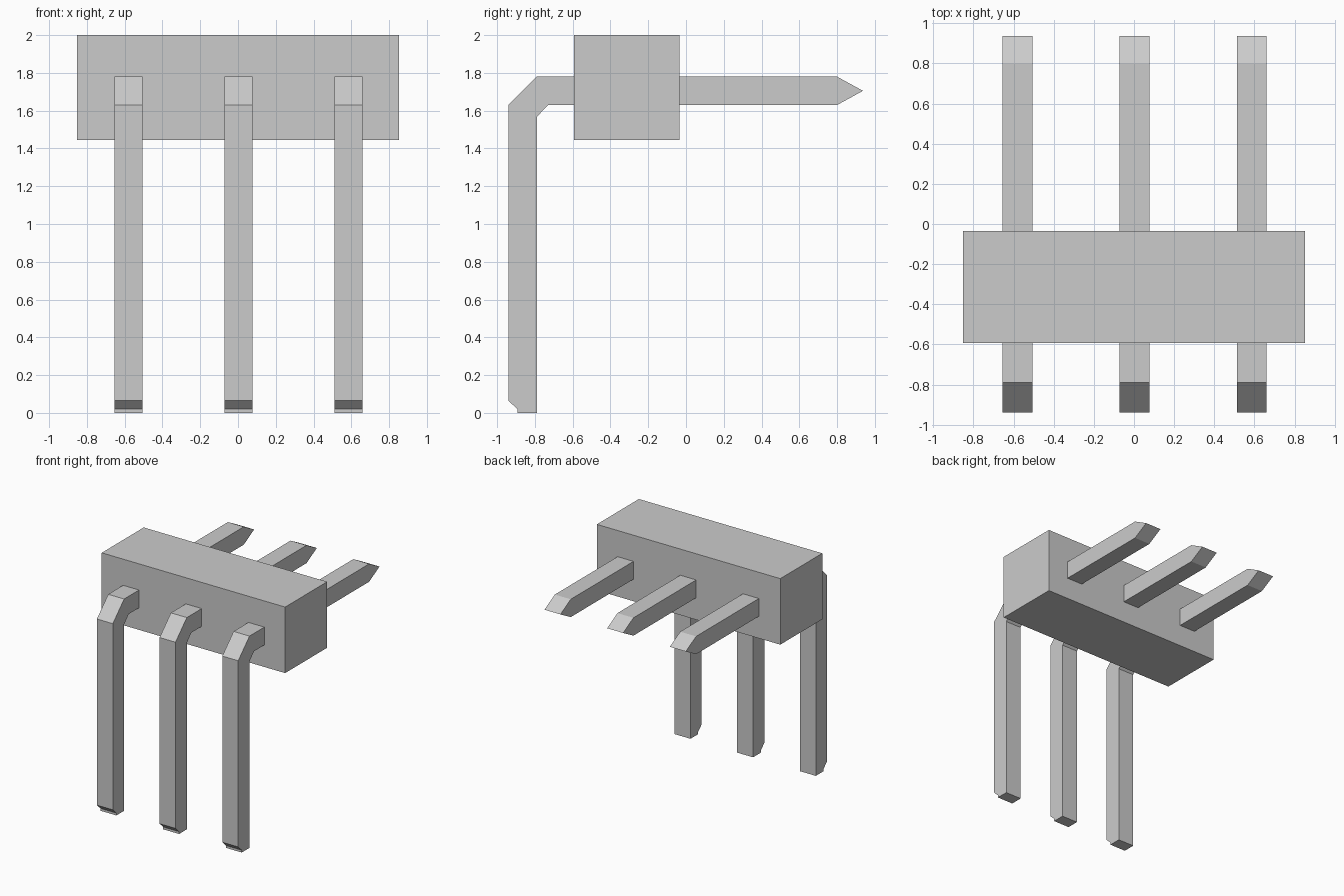
import bpy, bmesh
from mathutils import Vector

if "Cube" in bpy.data.objects:
    bpy.data.objects.remove(bpy.data.objects["Cube"])

PIN_WIDTH = 0.148
PITCH = 0.583

# Side profile of one bent pin (y, z)
PIN_PROFILE = [
    (0.937, 1.705), (0.80, 1.78), (-0.79, 1.78), (-0.94, 1.63),
    (-0.94, 0.065), (-0.893, 0.02), (-0.893, 0.0), (-0.79, 0.0),
    (-0.79, 1.567), (-0.73, 1.63), (0.80, 1.63),
]


def finish(name, bm):
    bmesh.ops.recalc_face_normals(bm, faces=bm.faces)
    mesh = bpy.data.meshes.new(name)
    bm.to_mesh(mesh)
    bm.free()
    obj = bpy.data.objects.new(name, mesh)
    bpy.context.collection.objects.link(obj)
    return obj


def box(name, low, high):
    low, high = Vector(low), Vector(high)
    bm = bmesh.new()
    bmesh.ops.create_cube(bm, size=1)
    bmesh.ops.scale(bm, vec=high - low, verts=bm.verts)
    bmesh.ops.translate(bm, vec=(low + high) / 2, verts=bm.verts)
    return finish(name, bm)


def pin(name, x):
    bm = bmesh.new()
    face = bm.faces.new([bm.verts.new((x - PIN_WIDTH / 2, y, z)) for y, z in PIN_PROFILE])
    side = bmesh.ops.extrude_face_region(bm, geom=[face], use_keep_orig=True)
    moved = [v for v in side["geom"] if isinstance(v, bmesh.types.BMVert)]
    bmesh.ops.translate(bm, vec=(PIN_WIDTH, 0, 0), verts=moved)
    return finish(name, bm)


# Housing block
box("housing", (-0.853, -0.592, 1.445), (0.853, -0.034, 2.0))

# Three right-angle pins passing through the housing
for i, label in enumerate(("left", "middle", "right")):
    pin(f"{label}_pin", (i - 1) * PITCH + 0.003)
